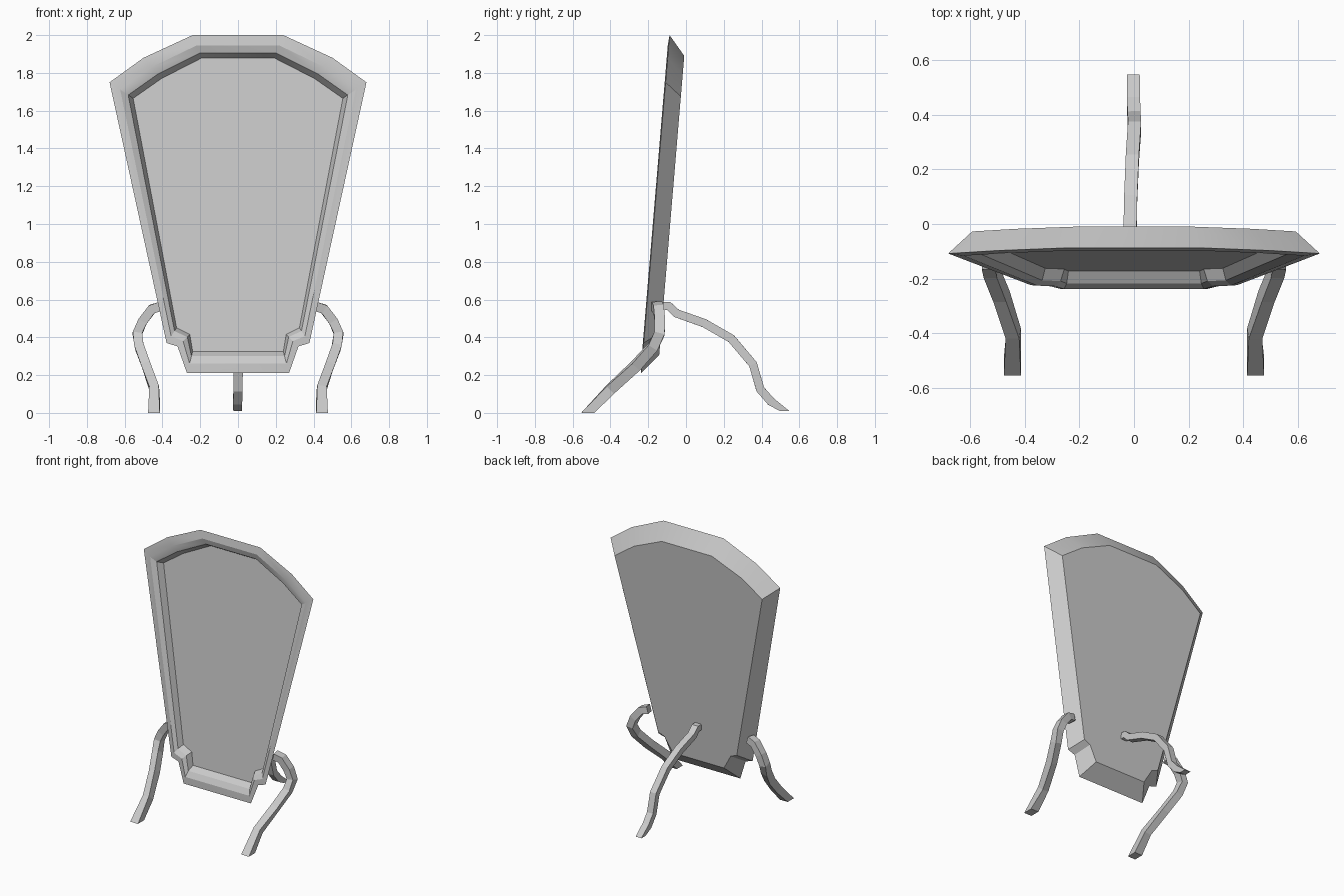
import bpy, bmesh, math
from mathutils import Vector

if "Cube" in bpy.data.objects:
    bpy.data.objects.remove(bpy.data.objects["Cube"])

TILT = 0.0838  # backward lean of the frame, dy per dz


def finish(bm, name):
    bmesh.ops.recalc_face_normals(bm, faces=bm.faces)
    me = bpy.data.meshes.new(name)
    bm.to_mesh(me)
    bm.free()
    ob = bpy.data.objects.new(name, me)
    bpy.context.collection.objects.link(ob)
    return ob


def bridge(bm, a, b):
    for i in range(len(a)):
        j = (i + 1) % len(a)
        bm.faces.new((a[i], a[j], b[j], b[i]))


def outline(half, depth):
    """Mirror a half outline (x, z) and lay it on the tilted plane."""
    pts = half + [(-x, z) for x, z in reversed(half)]
    return [Vector((x, -0.087 - TILT * (2 - z) + depth, z)) for x, z in pts]


def mix(a, b, t):
    return [(p[0] + (q[0] - p[0]) * t, p[1] + (q[1] - p[1]) * t) for p, q in zip(a, b)]


# Half outlines: rim, glass opening and back face
outer = [(.24, 2.0), (.50, 1.88), (.68, 1.75), (.378, .37), (.32, .352), (.27, .21)]
inner = [(.19, 1.88), (.405, 1.77), (.555, 1.665), (.325, .45), (.255, .415), (.24, .325)]
back = [(.20, 1.89), (.43, 1.79), (.592, 1.675), (.315, .43), (.265, .41), (.205, .305)]

# Moulded frame with closed back
bm = bmesh.new()
rings = []
for half, depth in [(back, .087), (outer, 0), (mix(outer, inner, .45), -.005),
                    (mix(outer, inner, .79), .012), (inner, .055)]:
    rings.append([bm.verts.new(p) for p in outline(half, depth)])
for a, b in zip(rings, rings[1:]):
    bridge(bm, a, b)
bm.faces.new(rings[0])
bm.faces.new(rings[-1])
frame = finish(bm, "mirror_frame")
bpy.context.view_layer.objects.active = frame
frame.select_set(True)
bpy.ops.object.shade_smooth_by_angle(angle=math.radians(25))
frame.select_set(False)


def leg(name, path, ref, size, foot):
    """Sweep a rectangle along the path, ending in a level foot."""
    pts = [Vector(p) for p in path]
    bm = bmesh.new()
    prev = None
    for i, p in enumerate(pts):
        t = Vector((0, 0, 0))
        if i > 0:
            t += (p - pts[i - 1]).normalized()
        if i < len(pts) - 1:
            t += (pts[i + 1] - p).normalized()
        su, sv = size
        if i == len(pts) - 1:
            t = Vector((0, 0, -1))
            su, sv = foot
        t.normalize()
        u = (ref - t * t.dot(ref)).normalized()
        v = t.cross(u)
        ring = [bm.verts.new(p + u * su * a + v * sv * b)
                for a, b in ((-.5, -.5), (.5, -.5), (.5, .5), (-.5, .5))]
        if prev:
            bridge(bm, prev, ring)
        else:
            bm.faces.new(ring)
        prev = ring
    bm.faces.new(prev)
    return finish(bm, name)


# Curved front legs
front = [(.405, -.155, .565), (.455, -.145, .55), (.505, -.138, .485), (.533, -.14, .42),
         (.522, -.175, .35), (.485, -.265, .25), (.442, -.40, .125), (.445, -.52, 0)]
for side, s in (("left", -1), ("right", 1)):
    leg("front_leg_" + side, [(x * s, y, z) for x, y, z in front],
        Vector((0, 1, 0)), (.055, .05), (.07, .062))

# Curved back leg
rear = [(-.015, -.13, .565), (-.015, -.09, .565), (-.015, -.05, .527), (-.012, .097, .475), (-.006, .24, .393),
        (.002, .355, .257), (0, .393, .125), (-.002, .45, .06), (-.002, .522, .01)]
leg("back_leg", rear, Vector((1, 0, 0)), (.048, .045), (.046, .05))
